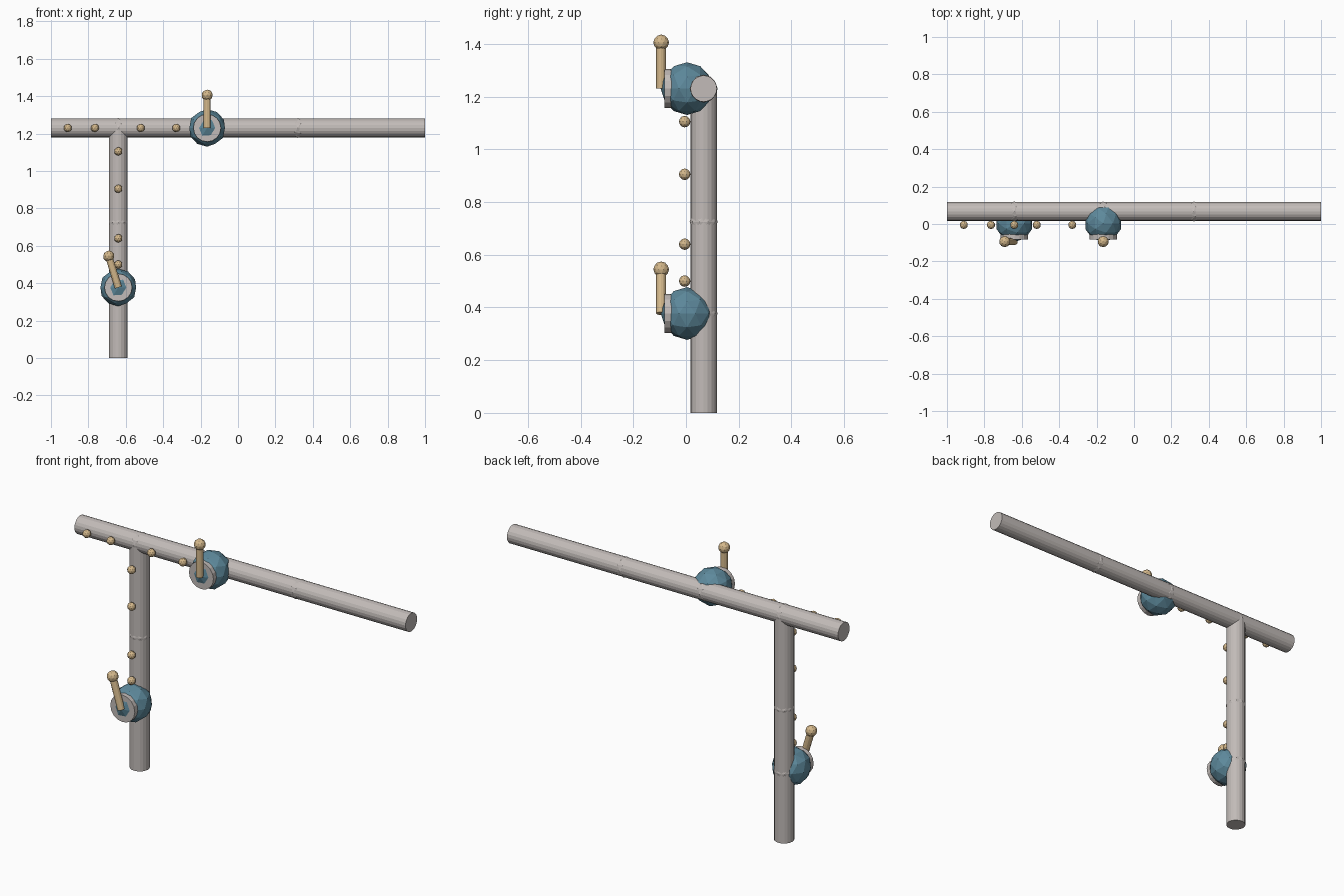
import bpy
import math
from mathutils import Vector

if "Cube" in bpy.data.objects:
    bpy.data.objects.remove(bpy.data.objects["Cube"])


def material(name, rgb):
    m = bpy.data.materials.new(name)
    m.diffuse_color = (*rgb, 1)
    m.use_nodes = True
    m.node_tree.nodes["Principled BSDF"].inputs["Base Color"].default_value = m.diffuse_color
    return m


GREY = material("pipe grey", (0.54, 0.50, 0.48))
BLUE = material("valve blue", (0.11, 0.25, 0.33))
TAN = material("handle tan", (0.66, 0.48, 0.26))


def finish(name, mat):
    o = bpy.context.object
    o.name = name
    o.data.materials.append(mat)
    return o


def rod(name, a, b, r, sides, mat):
    a, b = Vector(a), Vector(b)
    d = b - a
    bpy.ops.mesh.primitive_cylinder_add(
        vertices=sides, radius=r, depth=d.length, location=(a + b) / 2,
        rotation=d.to_track_quat('Z', 'Y').to_euler())
    return finish(name, mat)


def ball(name, loc, r, mat):
    bpy.ops.mesh.primitive_ico_sphere_add(subdivisions=2, radius=r, location=loc)
    return finish(name, mat)


PX, PY, PZ = -0.64, 0.067, 1.23   # upright x, pipe y, crossbar z

# Pipes
rod("horizontal_pipe", (-1, PY, PZ), (1, PY, PZ), 0.05, 20, GREY)
rod("vertical_pipe", (PX, PY, 0), (PX, PY, PZ), 0.05, 20, GREY)

# Pipe joints, faceted balls barely breaking the surface
for x, z in [(PX, PZ), (-0.165, PZ), (0.32, PZ), (PX, 0.725), (PX, 0.377)]:
    ball("pipe_joint", (x, PY, z), 0.053, GREY)

# Beads in front of the pipes
for x in (-0.91, -0.765, -0.52, -0.33):
    ball("crossbar_bead", (x, -0.005, PZ), 0.022, TAN)
for z in (1.105, 0.905, 0.64, 0.50):
    ball("upright_bead", (PX, -0.005, z), 0.022, TAN)


# Valves: body, front disc, lever and knob
def valve(x, z, tilt):
    ball("valve_body", (x, 0.004, z), 0.1, BLUE)
    rod("valve_disc", (x, -0.052, z), (x, -0.082, z), 0.074, 16, GREY)
    tip = (x - 0.175 * math.sin(tilt), -0.094, z + 0.175 * math.cos(tilt))
    rod("valve_lever", (x, -0.094, z), tip, 0.019, 12, TAN)
    ball("valve_knob", tip, 0.03, TAN)


valve(-0.165, PZ, 0)
valve(PX, 0.377, math.radians(17))
